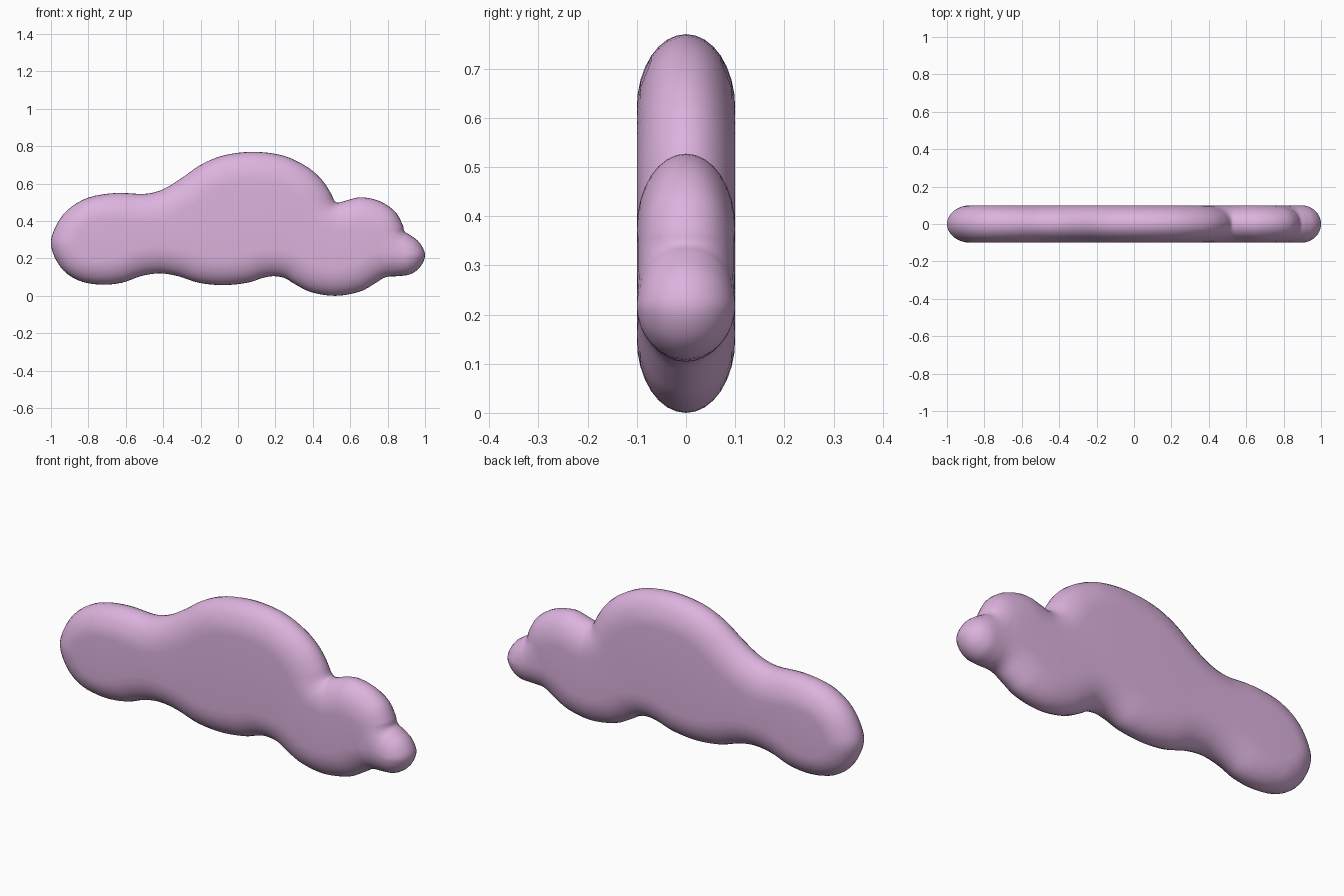
import bpy, math
from mathutils import Vector
from mathutils.geometry import delaunay_2d_cdt

if "Cube" in bpy.data.objects:
    bpy.data.objects.remove(bpy.data.objects["Cube"])

# Cloud outline seen from the front (x, z), clockwise from the left tip
KEYS = [(-1, .27), (-.975, .37), (-.91, .46), (-.80, .525), (-.65, .55), (-.5, .545), (-.4, .57),
        (-.3, .63), (-.2, .70), (-.08, .75), (.08, .77), (.24, .75), (.36, .695), (.44, .63),
        (.49, .56), (.515, .51), (.535, .498), (.58, .51), (.66, .527), (.76, .505), (.84, .45),
        (.88, .38), (.89, .345), (.92, .325), (.97, .285), (1, .22), (.975, .155), (.92, .115),
        (.85, .105), (.79, .10), (.73, .065), (.65, .022), (.52, 0), (.39, .02), (.30, .065),
        (.25, .095), (.19, .105), (.13, .095), (.05, .07), (-.08, .057), (-.21, .07),
        (-.32, .105), (-.42, .12), (-.52, .105), (-.62, .07), (-.74, .06), (-.86, .085), (-.95, .155)]
HALF = 0.1


def smooth_loop(keys, steps):
    """Closed Catmull-Rom curve through the key points."""
    p = [Vector(k) for k in keys]
    n, out = len(p), []
    for i in range(n):
        a, b, c, d = p[i - 1], p[i], p[(i + 1) % n], p[(i + 2) % n]
        for s in range(steps):
            t = s / steps
            out.append(0.5 * (2 * b + (c - a) * t + (2 * a - 5 * b + 4 * c - d) * t * t
                              + (3 * b - a - 3 * c + d) * t ** 3))
    return out


def rim_width(x):
    """The rounded rim is a little narrower on the end lobes."""
    if x > .75:
        return .15 - .045 * min(1, (x - .75) / .15)
    if x < -.5:
        return .15 - .025 * min(1, (-.5 - x) / .3)
    return .15


rim = smooth_loop(KEYS, 4)
N = len(rim)


def rim_distance(q):
    best = 9
    for i in range(N):
        a = rim[i - 1]
        e = rim[i] - a
        t = max(0, min(1, (q - a).dot(e) / e.length_squared))
        best = min(best, (q - a - e * t).length)
    return best


# Rings of points parallel to the outline, dropped where they would cross
points = list(rim)
for k in range(1, 9):
    f = 1 - math.cos(k / 8 * math.pi / 2)
    for i in range(0, N, 1 if k < 5 else 2):
        t = (rim[(i + 1) % N] - rim[i - 1]).normalized()
        d = f * rim_width(rim[i].x)
        q = rim[i] + Vector((t.y, -t.x)) * d
        if rim_distance(q) > d * .97:
            points.append(q)

co, _, tris, *_ = delaunay_2d_cdt(points, [], [list(range(N))[::-1]], 1, 1e-4)

# Inflate the sheet to both sides with an elliptical rim
verts, front, back = [], [], []
for q in co:
    d = rim_distance(q)
    s = max(0, 1 - d / rim_width(q.x))
    y = HALF * math.sqrt(1 - s * s)
    front.append(len(verts))
    verts.append((q.x, -y, q.y))
    if d < 1e-4:
        verts[-1] = (q.x, 0, q.y)
        back.append(front[-1])
    else:
        back.append(len(verts))
        verts.append((q.x, y, q.y))
faces = [[front[i] for i in t] for t in tris] + [[back[i] for i in reversed(t)] for t in tris]

mesh = bpy.data.meshes.new("cloud")
mesh.from_pydata(verts, [], faces)
mesh.validate()
cloud = bpy.data.objects.new("cloud", mesh)
bpy.context.collection.objects.link(cloud)
mesh.shade_smooth()

lilac = bpy.data.materials.new("lilac pink")
lilac.diffuse_color = (.72, .45, .73, 1)
lilac.use_nodes = True
lilac.node_tree.nodes["Principled BSDF"].inputs["Base Color"].default_value = lilac.diffuse_color
mesh.materials.append(lilac)
